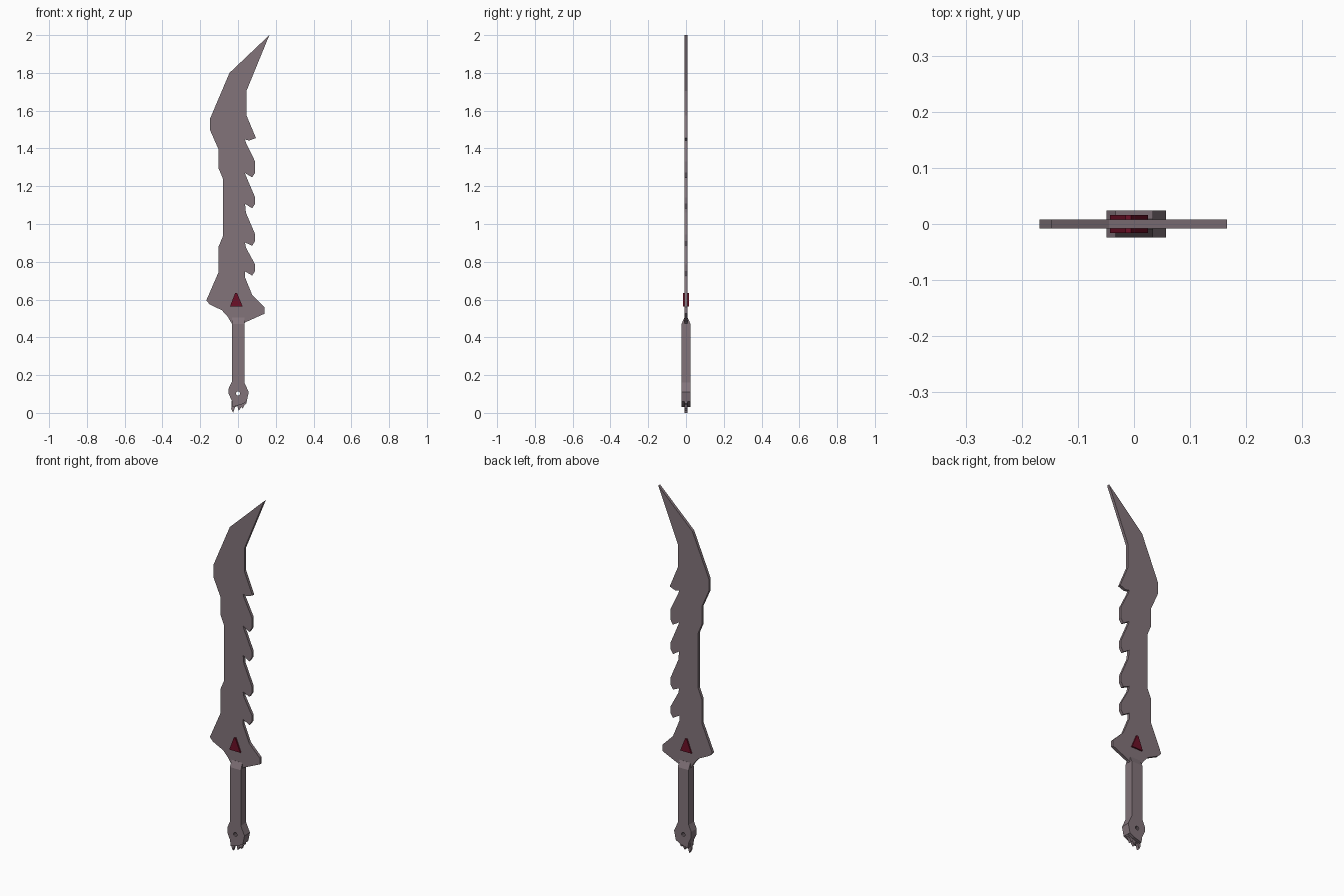
import bpy
import bmesh
import math


def material(name, rgb):
    m = bpy.data.materials.new(name)
    m.diffuse_color = (*rgb, 1.0)
    return m


STEEL = material("dusky steel", (0.225, 0.175, 0.195))
RED = material("deep red", (0.15, 0.005, 0.02))


def prism(name, outline, half, mat, neck=None, face_scale=1.0):
    """Extrude an (x, z) outline to y = +-half; neck = (z, half) thins the top."""
    bm = bmesh.new()
    face = bm.faces.new([bm.verts.new((x, -half, z)) for x, z in outline])
    ext = bmesh.ops.extrude_face_region(bm, geom=[face])
    new = [v for v in ext["geom"] if isinstance(v, bmesh.types.BMVert)]
    bmesh.ops.translate(bm, verts=new, vec=(0, 2 * half, 0))
    if neck:
        bmesh.ops.bisect_plane(bm, geom=bm.verts[:] + bm.edges[:] + bm.faces[:],
                               plane_co=(0, 0, neck[0]), plane_no=(0, 0, 1))
        for v in bm.verts:
            if v.co.z > neck[0] + 0.005:
                v.co.y = math.copysign(neck[1], v.co.y)
    bmesh.ops.recalc_face_normals(bm, faces=bm.faces[:])
    mesh = bpy.data.meshes.new(name)
    bm.to_mesh(mesh)
    bm.free()
    mesh.materials.append(mat)
    ob = bpy.data.objects.new(name, mesh)
    bpy.context.collection.objects.link(ob)
    return ob


# Blade: curved tip, hooked teeth down the right edge, flared guard
blade = [(0.166, 2.0), (0.045, 1.705), (0.045, 1.575), (0.095, 1.455),
         (0.06, 1.442)]
for notch, root, shoulder, tip in ((1.447, 1.43, 1.33, 1.247),
                                   (1.270, 1.255, 1.14, 1.083),
                                   (1.107, 1.06, 0.945, 0.885),
                                   (0.902, 0.875, 0.785, 0.727)):
    blade += [(0.037, notch), (0.042, root), (0.091, shoulder),
              (0.091, tip + 0.025), (0.075, tip)]
blade += [(0.036, 0.75), (0.036, 0.72), (0.075, 0.625), (0.14, 0.56),
          (0.14, 0.525), (0.04, 0.48), (0.03, 0.47),
          (-0.031, 0.47), (-0.055, 0.51), (-0.085, 0.543), (-0.15, 0.575),
          (-0.168, 0.595), (-0.103, 0.745), (-0.103, 0.88), (-0.08, 0.935),
          (-0.08, 1.24), (-0.103, 1.295), (-0.103, 1.395), (-0.147, 1.495),
          (-0.147, 1.56), (-0.045, 1.8)]
prism("blade", blade, 0.008, STEEL)

# Handle with tapered neck and widened pommel
handle = prism("handle", [
    (0.034, 0.505), (0.034, 0.16), (0.057, 0.11), (0.046, 0.06),
    (0.02, 0.045), (-0.028, 0.032), (-0.033, 0.065), (-0.049, 0.1),
    (-0.049, 0.13), (-0.033, 0.165), (-0.033, 0.505)],
    0.024, STEEL, neck=(0.47, 0.0085))

# Round hole through the pommel
hole = prism("hole_cutter", [
    (0.011 * math.cos(i * math.tau / 10), 0.103 + 0.011 * math.sin(i * math.tau / 10))
    for i in range(10)], 0.05, STEEL)
hole.hide_render = True
hole.hide_viewport = True
cut = handle.modifiers.new("hole", 'BOOLEAN')
cut.operation = 'DIFFERENCE'
cut.solver = 'EXACT'
cut.object = hole

# Thin jagged teeth under the pommel
prism("pommel_teeth", [
    (-0.033, 0.065), (-0.036, 0.02), (-0.026, 0.0), (-0.016, 0.03),
    (-0.003, 0.036), (0.003, 0.01), (0.018, 0.032), (0.025, 0.022),
    (0.034, 0.042), (0.045, 0.05), (0.044, 0.072)], 0.008, STEEL)

# Triangular gem showing on both sides of the guard
prism("gem", [(-0.043, 0.562), (0.025, 0.562), (-0.005, 0.635),
              (-0.015, 0.635)], 0.016, RED)
